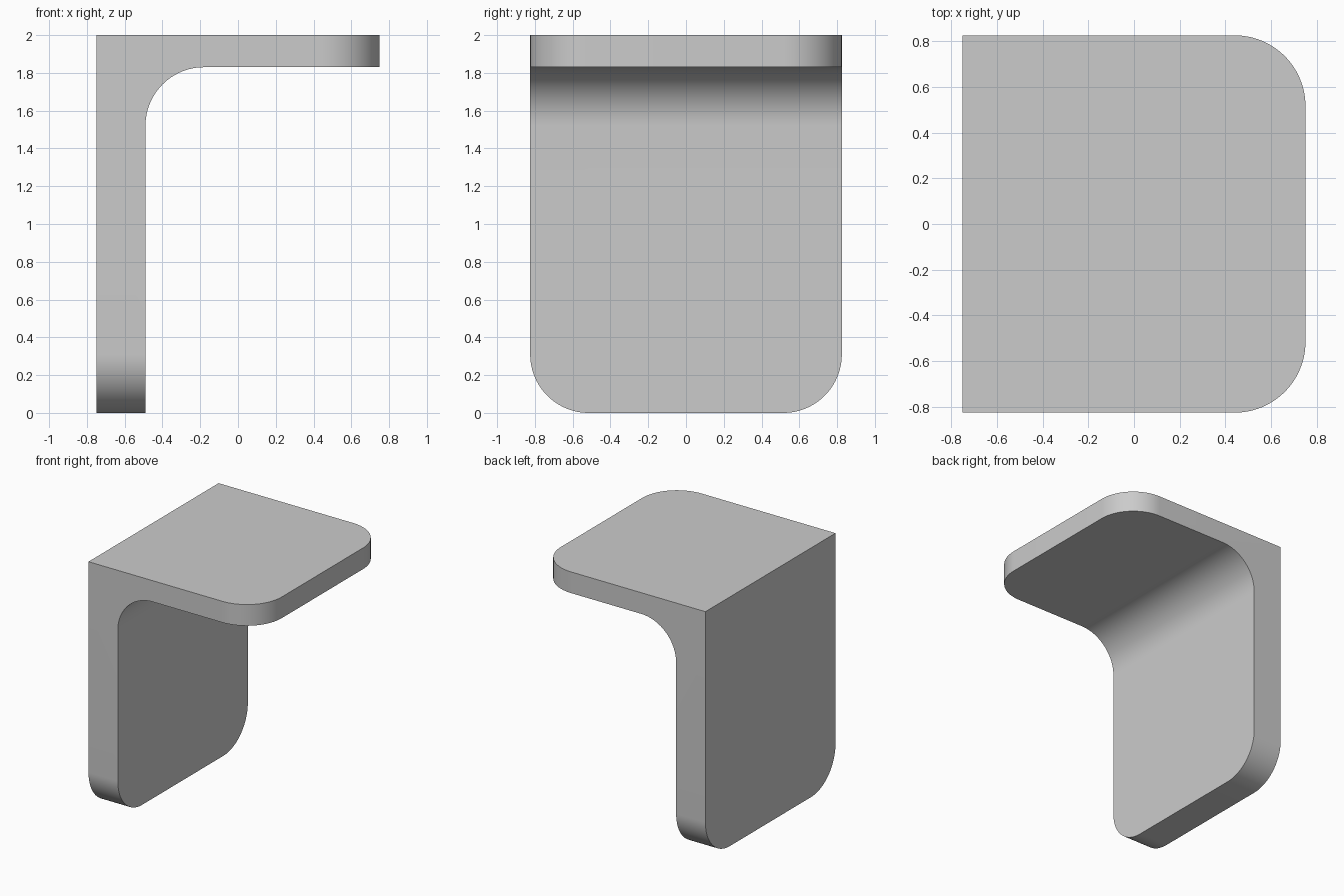
import bpy
import bmesh
from math import cos, sin, pi, radians

if "Cube" in bpy.data.objects:
    bpy.data.objects.remove(bpy.data.objects["Cube"], do_unlink=True)

HALF_X, HALF_Y, HEIGHT = 0.75, 0.825, 2.0
LEG_INNER, SHELF_UNDER = -0.49, 1.83
RADIUS, SEGMENTS = 0.31, 24

# Single grey material
grey = bpy.data.materials.new("plain_grey")
grey.use_nodes = True
colour = (0.6, 0.6, 0.6, 1)
grey.diffuse_color = colour
grey.node_tree.nodes["Principled BSDF"].inputs["Base Color"].default_value = colour

# Side profile: vertical leg and top shelf joined by an inner fillet
fillet = []
for i in range(SEGMENTS + 1):
    a = pi - pi / 2 * i / SEGMENTS
    fillet.append((LEG_INNER + RADIUS + RADIUS * cos(a),
                   SHELF_UNDER - RADIUS + RADIUS * sin(a)))
profile = [(-HALF_X, 0), (LEG_INNER, 0), *fillet,
           (HALF_X, SHELF_UNDER), (HALF_X, HEIGHT), (-HALF_X, HEIGHT)]

# Extrude the profile across the width
bm = bmesh.new()
face = bm.faces.new([bm.verts.new((x, -HALF_Y, z)) for x, z in profile])
side = bmesh.ops.extrude_face_region(bm, geom=[face])["geom"]
bmesh.ops.translate(bm, vec=(0, 2 * HALF_Y, 0),
                    verts=[v for v in side if isinstance(v, bmesh.types.BMVert)])


# Round the free corners of the shelf and the foot of the leg
def is_corner(edge):
    a, b = (v.co for v in edge.verts)
    across = abs(a.y - b.y) > 0.01
    shelf_end = min(a.x, b.x) > HALF_X - 0.001
    foot = max(a.z, b.z) < 0.001
    return not across and (shelf_end or foot)


bmesh.ops.bevel(bm, geom=[e for e in bm.edges if is_corner(e)], offset=RADIUS,
                offset_type='OFFSET', segments=SEGMENTS, profile=0.5, affect='EDGES')
bmesh.ops.recalc_face_normals(bm, faces=bm.faces)

mesh = bpy.data.meshes.new("angle_bracket")
bm.to_mesh(mesh)
bm.free()
mesh.materials.append(grey)
bracket = bpy.data.objects.new("angle_bracket", mesh)
bpy.context.collection.objects.link(bracket)

# Smooth the curves and keep the rims sharp
bpy.ops.object.select_all(action='DESELECT')
bracket.select_set(True)
bpy.context.view_layer.objects.active = bracket
bpy.ops.object.shade_smooth_by_angle(angle=radians(30))
